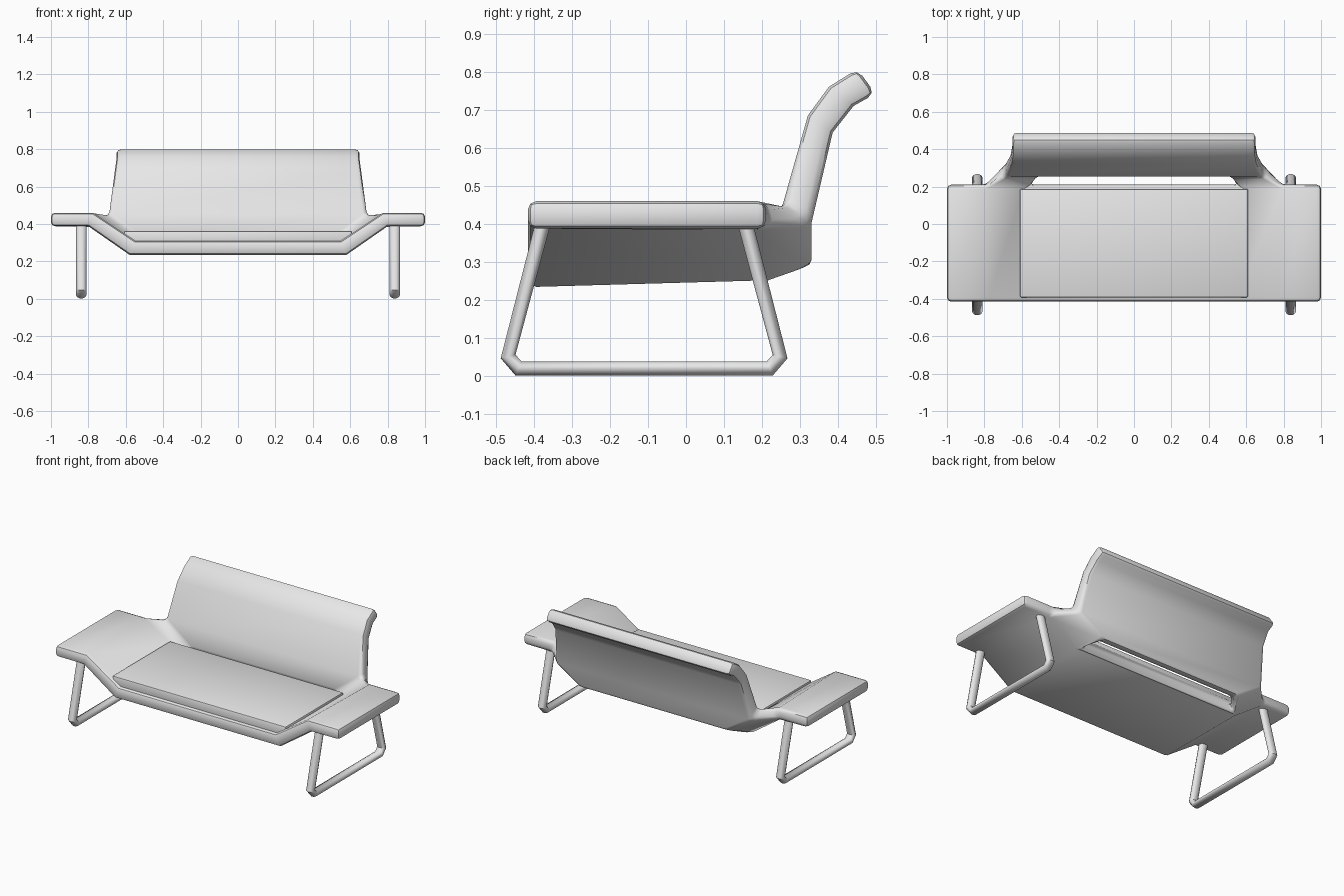
import bpy
import bmesh
from math import radians

cube = bpy.data.objects.get("Cube")
if cube:
    bpy.data.objects.remove(cube, do_unlink=True)

grey = bpy.data.materials.new("plain grey")
grey.use_nodes = True
COLOUR = (0.8, 0.8, 0.8, 1)
grey.diffuse_color = COLOUR
grey.node_tree.nodes["Principled BSDF"].inputs["Base Color"].default_value = COLOUR


def finish(obj, bevel=0.0, segments=2):
    """Round the sharp edges, smooth the shading and colour the part."""
    obj.data.materials.append(grey)
    bpy.ops.object.select_all(action="DESELECT")
    obj.select_set(True)
    bpy.context.view_layer.objects.active = obj
    if bevel:
        mod = obj.modifiers.new("rounded edges", "BEVEL")
        mod.width = bevel
        mod.segments = segments
        mod.limit_method = "ANGLE"
        mod.angle_limit = radians(42)
        bpy.ops.object.modifier_apply(modifier=mod.name)
    bpy.ops.object.shade_smooth_by_angle(angle=radians(42))


def to_object(name, bm):
    bmesh.ops.recalc_face_normals(bm, faces=bm.faces)
    mesh = bpy.data.meshes.new(name)
    bm.to_mesh(mesh)
    bm.free()
    obj = bpy.data.objects.new(name, mesh)
    bpy.context.collection.objects.link(obj)
    return obj


def loft(bm, rings, skip=()):
    """Join four-sided rings into a tube; skip holds (step, side) holes."""
    for i, (a, b) in enumerate(zip(rings, rings[1:])):
        for k in range(4):
            if (i, k) not in skip:
                n = (k + 1) % 4
                bm.faces.new((a[k], a[n], b[n], b[k]))
    bm.faces.new(rings[0])
    bm.faces.new(rings[-1])


# Shell: dished seat with side tables, joined to the backrest by two arms
bm = bmesh.new()
FRONT, REAR = -0.415, 0.21
half = [(1.0, 0.46, 1.0, 0.388), (0.775, 0.46, 0.80, 0.388), (0.55, 0.31, 0.58, 0.235)]
section = [(-xt, zt, -xb, zb) for xt, zt, xb, zb in half] + half[::-1]
seat = []
for xt, zt, xb, zb in section:
    seat.append([bm.verts.new(p) for p in (
        (xt, FRONT, zt), (xt, REAR, zt), (xb, REAR, zb), (xb, FRONT, zb))])
loft(bm, seat, skip={(1, 1), (3, 1)})

# Backrest rows: half width, front point, rear point
rows = [
    (0.50, (0.255, 0.31), (0.33, 0.285)),
    (0.69, (0.255, 0.455), (0.33, 0.405)),
    (0.66, (0.32, 0.685), (0.385, 0.64)),
    (0.65, (0.375, 0.76), (0.44, 0.71)),
    (0.65, (0.45, 0.807), (0.497, 0.742)),
]
back = []
for w, f, r in rows:
    back.append([bm.verts.new(p) for p in ((-w, *f), (w, *f), (w, *r), (-w, *r))])
loft(bm, back, skip={(0, 1), (0, 3)})

# Connecting arms fill the holes between seat and backrest
for inner, outer, f, r in ((2, 1, 0, 3), (3, 4, 1, 2)):
    start = [seat[inner][1], seat[outer][1], seat[outer][2], seat[inner][2]]
    end = [back[0][f], back[1][f], back[1][r], back[0][r]]
    for k in range(4):
        n = (k + 1) % 4
        bm.faces.new((start[k], start[n], end[n], end[k]))
finish(to_object("seat_shell", bm), 0.022)

# Seat cushion
bm = bmesh.new()
bmesh.ops.create_cube(bm, size=1)
bmesh.ops.scale(bm, vec=(1.22, 0.58, 0.07), verts=bm.verts)
bmesh.ops.translate(bm, vec=(0, -0.102, 0.328), verts=bm.verts)
finish(to_object("seat_cushion", bm), 0.008)

# Sled legs: one bent tube under each side table
side_path = [(0.262, 0.415), (0.357, 0.052), (0.33, 0.021)]
path = [(-y, z) for y, z in side_path] + side_path[::-1]
for name, x in (("left_leg", 0.838), ("right_leg", -0.838)):
    curve = bpy.data.curves.new(name, "CURVE")
    curve.dimensions = "3D"
    curve.bevel_depth = 0.021
    curve.bevel_resolution = 3
    curve.use_fill_caps = True
    spline = curve.splines.new("POLY")
    spline.points.add(len(path) - 1)
    for point, (y, z) in zip(spline.points, path):
        point.co = (0, y, z, 1)
    leg = bpy.data.objects.new(name, curve)
    bpy.context.collection.objects.link(leg)
    leg.location = (x, -0.11, 0)
    leg.scale.x = 1.35
    bpy.ops.object.select_all(action="DESELECT")
    leg.select_set(True)
    bpy.context.view_layer.objects.active = leg
    bpy.ops.object.convert(target="MESH")
    finish(bpy.context.object)
